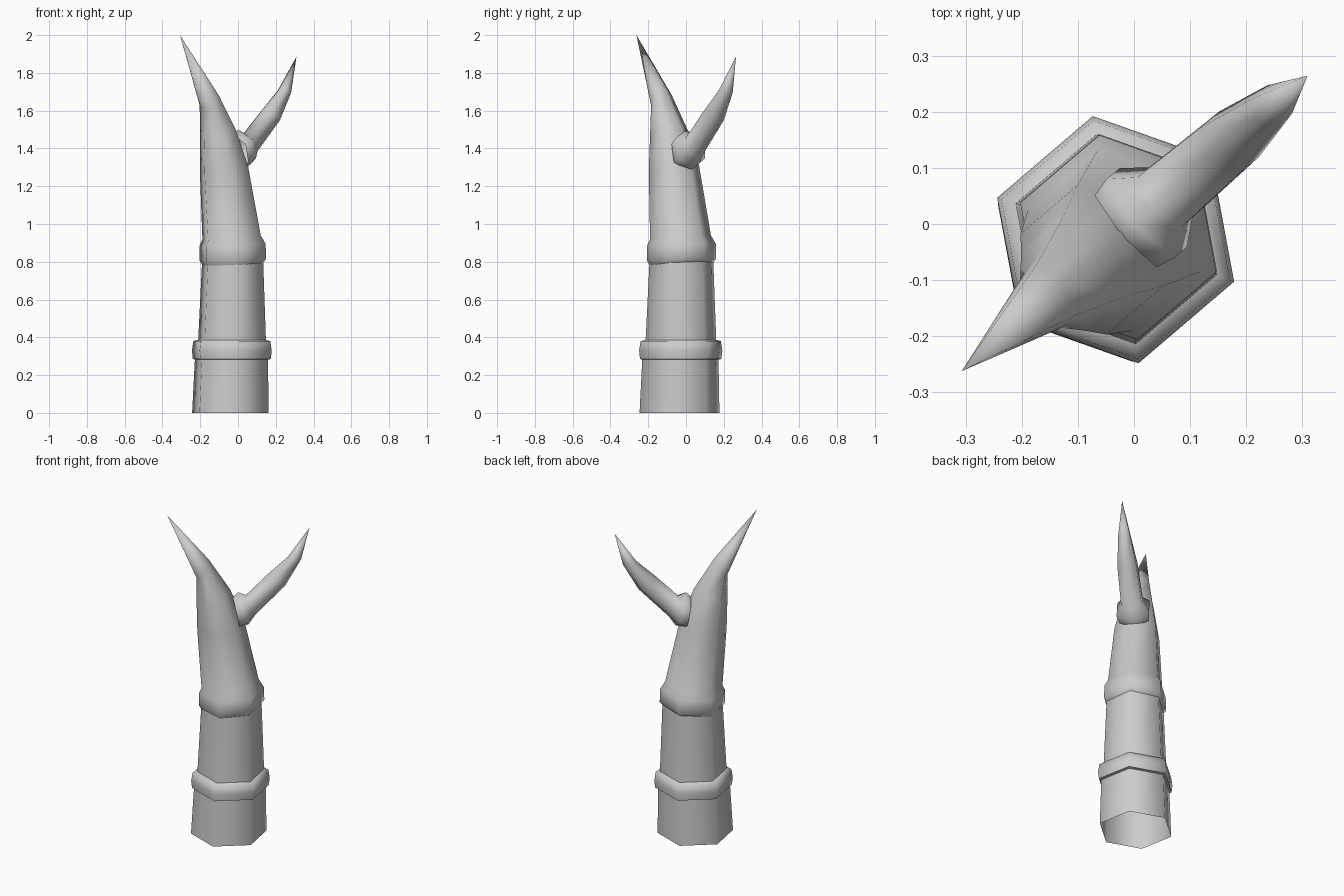
import bpy
import math
from mathutils import Vector

cube = bpy.data.objects.get("Cube")
if cube:
    bpy.data.objects.remove(cube, do_unlink=True)

SIDES = 6
LEAN = math.radians(40.5)                       # heading of the plane the branch bends in
ALONG = Vector((math.cos(LEAN), math.sin(LEAN), 0))
ACROSS = Vector((-math.sin(LEAN), math.cos(LEAN), 0))
UP = Vector((0, 0, 1))

grey = bpy.data.materials.new("light_grey")
grey.use_nodes = True
grey.diffuse_color = (0.6, 0.6, 0.6, 1)
grey.node_tree.nodes["Principled BSDF"].inputs["Base Color"].default_value = grey.diffuse_color


def in_plane(point):
    return ALONG * point[0] + UP * point[1]


def loft(name, sections, tip=None, sharp=50):
    """Six-sided tube; each section is given by its two opposite corners in the bending plane."""
    verts, faces = [], []
    for a, b in sections:
        a, b = in_plane(a), in_plane(b)
        centre, half = (a + b) / 2, (b - a) / 2
        for i in range(SIDES):
            t = math.tau * i / SIDES
            verts.append(centre + half * math.cos(t) + ACROSS * half.length * math.sin(t))
    for r in range(len(sections) - 1):
        for i in range(SIDES):
            j = (i + 1) % SIDES
            low, high = r * SIDES, (r + 1) * SIDES
            faces.append((low + i, low + j, high + j, high + i))
    if tip:
        top = len(verts) - SIDES
        verts.append(in_plane(tip))
        faces += [(top + i, top + (i + 1) % SIDES, len(verts) - 1) for i in range(SIDES)]
    mesh = bpy.data.meshes.new(name)
    mesh.from_pydata(verts, [], faces)
    mesh.materials.append(grey)
    obj = bpy.data.objects.new(name, mesh)
    bpy.context.collection.objects.link(obj)
    bpy.ops.object.select_all(action="DESELECT")
    obj.select_set(True)
    bpy.context.view_layer.objects.active = obj
    bpy.ops.object.shade_smooth_by_angle(angle=math.radians(sharp))
    return obj


def level(centre, radius, z):
    return (centre - radius, z), (centre + radius, z)


# Stalk segments, open at the foot
loft("lower_stalk", [level(-0.053, 0.215, 0), level(-0.045, 0.204, 0.32)], sharp=70)
loft("middle_stalk", [level(-0.042, 0.193, 0.32), level(-0.037, 0.17, 0.84)], sharp=70)

# Band around the stalk
loft("band", [level(-0.043, 0.195, 0.28), level(-0.043, 0.219, 0.285), level(-0.043, 0.224, 0.33),
              level(-0.043, 0.216, 0.38), level(-0.043, 0.185, 0.388)], sharp=70)

# Main horn with a swollen collar at its root
loft("main_horn", [
    ((-0.205, 0.77), (0.132, 0.80)),
    ((-0.222, 0.80), (0.150, 0.82)),
    ((-0.222, 0.88), (0.148, 0.90)),
    ((-0.208, 0.91), (0.118, 0.95)),
    ((-0.232, 1.27), (0.036, 1.32)),
    ((-0.236, 1.44), (-0.045, 1.52)),
    ((-0.236, 1.60), (-0.165, 1.71)),
], tip=(-0.404, 2.0), sharp=70)

# Side horn with a knob at its root
loft("side_horn", [
    ((-0.03, 1.47), (0.01, 1.28)),
    ((0.00, 1.50), (0.06, 1.295)),
    ((0.045, 1.48), (0.10, 1.355)),
    ((0.175, 1.61), (0.27, 1.53)),
    ((0.285, 1.71), (0.36, 1.69)),
], tip=(0.407, 1.885), sharp=70)
